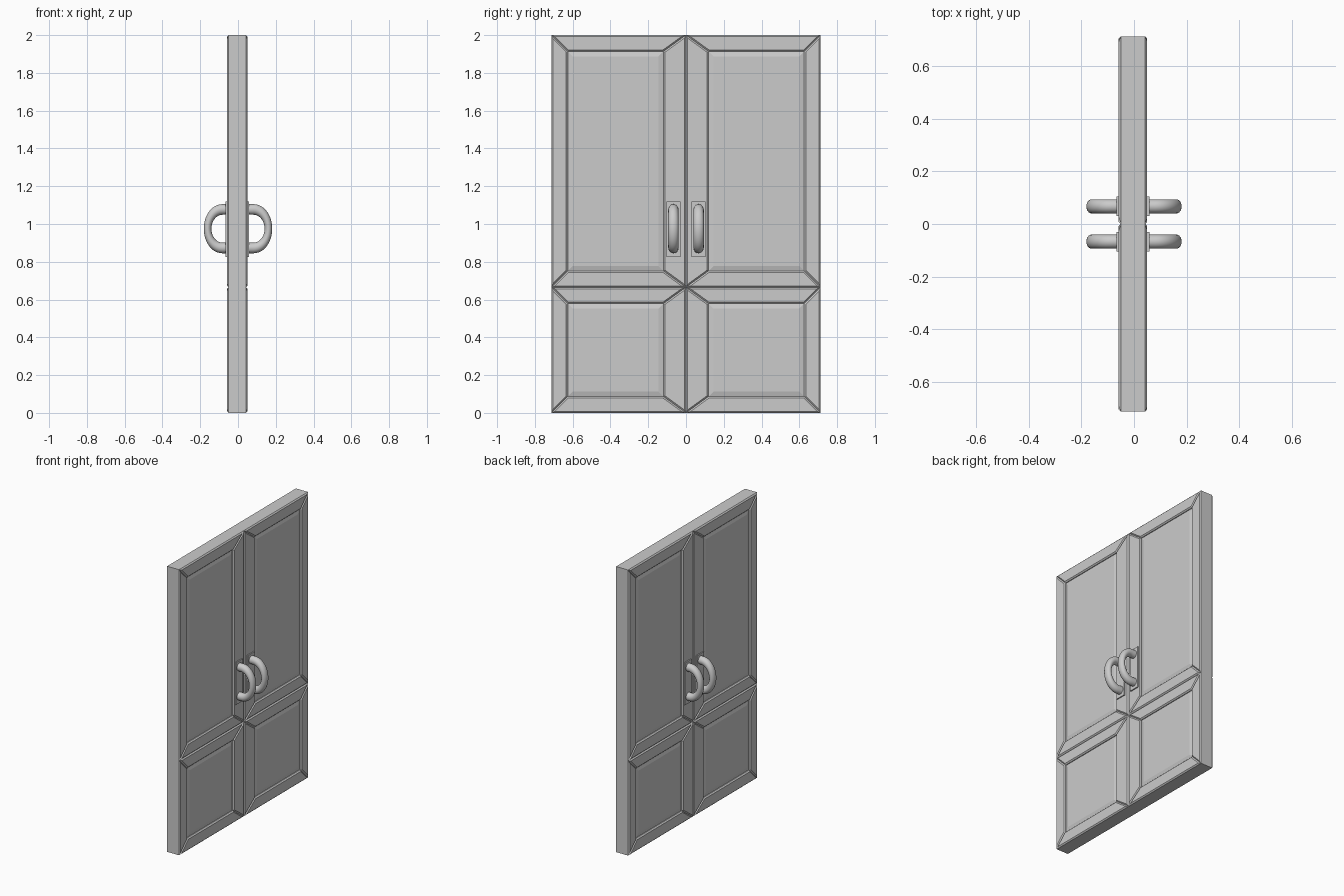
import bpy, bmesh
from math import sin, cos, pi

if "Cube" in bpy.data.objects:
    bpy.data.objects.remove(bpy.data.objects["Cube"])

grey = bpy.data.materials.new("light_grey")
grey.use_nodes = True
grey.diffuse_color = (0.6, 0.6, 0.6, 1)
grey.node_tree.nodes["Principled BSDF"].inputs["Base Color"].default_value = (0.6, 0.6, 0.6, 1)

MID_X = -0.004      # centre plane of the door leaves
HALF = 0.054        # half thickness
EDGE_Y = 0.713
SPLIT_Z = 0.665
RAIL = 0.087        # rails and outer stiles
STILE = 0.12        # meeting stiles
BEVEL = 0.008


def loft(name, rings, smooth=False):
    """Solid skinned through rings of equal length, capped at both ends."""
    bm = bmesh.new()
    rows = [[bm.verts.new(p) for p in ring] for ring in rings]
    n = len(rows[0])
    for a, b in zip(rows, rows[1:]):
        for i in range(n):
            j = (i + 1) % n
            bm.faces.new((a[i], a[j], b[j], b[i]))
    bm.faces.new(rows[0][::-1])
    bm.faces.new(rows[-1])
    bmesh.ops.recalc_face_normals(bm, faces=bm.faces)
    mesh = bpy.data.meshes.new(name)
    bm.to_mesh(mesh)
    bm.free()
    mesh.materials.append(grey)
    ob = bpy.data.objects.new(name, mesh)
    bpy.context.collection.objects.link(ob)
    if smooth:
        bpy.ops.object.select_all(action='DESELECT')
        ob.select_set(True)
        bpy.context.view_layer.objects.active = ob
        bpy.ops.object.shade_smooth_by_angle()
    return ob


def at_x(x, outline):
    return [(x, y, z) for y, z in outline]


def rect(y0, y1, z0, z1, d=0):
    return [(y0 + d, z0 + d), (y1 - d, z0 + d), (y1 - d, z1 - d), (y0 + d, z1 - d)]


def board(name, outline):
    """Mitred frame board with chamfered edges on both broad faces."""
    ob = loft(name, [at_x(MID_X + s * HALF, outline) for s in (-1, 1)])
    bm = bmesh.new()
    bm.from_mesh(ob.data)
    broad = [e for e in bm.edges if abs(e.verts[0].co.x - e.verts[1].co.x) < 1e-5]
    bmesh.ops.bevel(bm, geom=broad, offset=BEVEL, segments=1, affect='EDGES')
    bm.to_mesh(ob.data)
    bm.free()


# Four framed cells: two leaves, each with an upper and a lower panel
for side, (y0, y1, left, right) in {"front": (-EDGE_Y, 0, RAIL, STILE),
                                    "back": (0, EDGE_Y, STILE, RAIL)}.items():
    for level, z0, z1 in (("lower", 0, SPLIT_Z), ("upper", SPLIT_Z, 2)):
        outer = rect(y0, y1, z0, z1)
        hole = (y0 + left, y1 - right, z0 + RAIL, z1 - RAIL)
        inner = rect(*hole)
        for i, part in enumerate(("bottom_rail", "far_stile", "top_rail", "near_stile")):
            j = (i + 1) % 4
            board(f"{side}_{level}_{part}", [outer[i], outer[j], inner[j], inner[i]])
        # Raised field panel with a shallow sloping border on each face
        border, field = rect(*hole, -0.004), rect(*hole, 0.026)
        low, high = HALF - 0.014, HALF - 0.006
        loft(f"{side}_{level}_panel", [at_x(MID_X - high, field), at_x(MID_X - low, border),
                                       at_x(MID_X + low, border), at_x(MID_X + high, field)])

# Pull handles with back plates, on both faces of both leaves
HANDLE_Z = 0.975
for sy, side in ((-1, "front"), (1, "back")):
    for sx, face in ((-1, "right"), (1, "left")):
        y = sy * 0.067
        surface = MID_X + sx * HALF
        plate = rect(y - 0.037, y + 0.037, 0.825, 1.12)
        loft(f"{side}_{face}_handle_plate",
             [at_x(surface - sx * 0.01, plate), at_x(surface + sx * 0.008, plate)])
        # Path points: x, z, direction angle in the vertical plane
        path = [(0.045, 0.102, pi / 2)]
        for k in range(25):
            t = pi / 2 - pi * k / 24
            path.append((0.082 + 0.079 * cos(t), 0.102 * sin(t), t))
        path.append((0.045, -0.102, -pi / 2))
        rings = []
        for px, pz, t in path:
            thick = 0.028 - 0.008 * cos(t) ** 2
            ring = []
            for k in range(20):
                a = 2 * pi * k / 20
                r = thick * cos(a)
                ring.append((sx * (px + r * cos(t)), y + 0.027 * sin(a),
                             HANDLE_Z + pz + r * sin(t)))
            rings.append(ring)
        loft(f"{side}_{face}_handle", rings, smooth=True)
